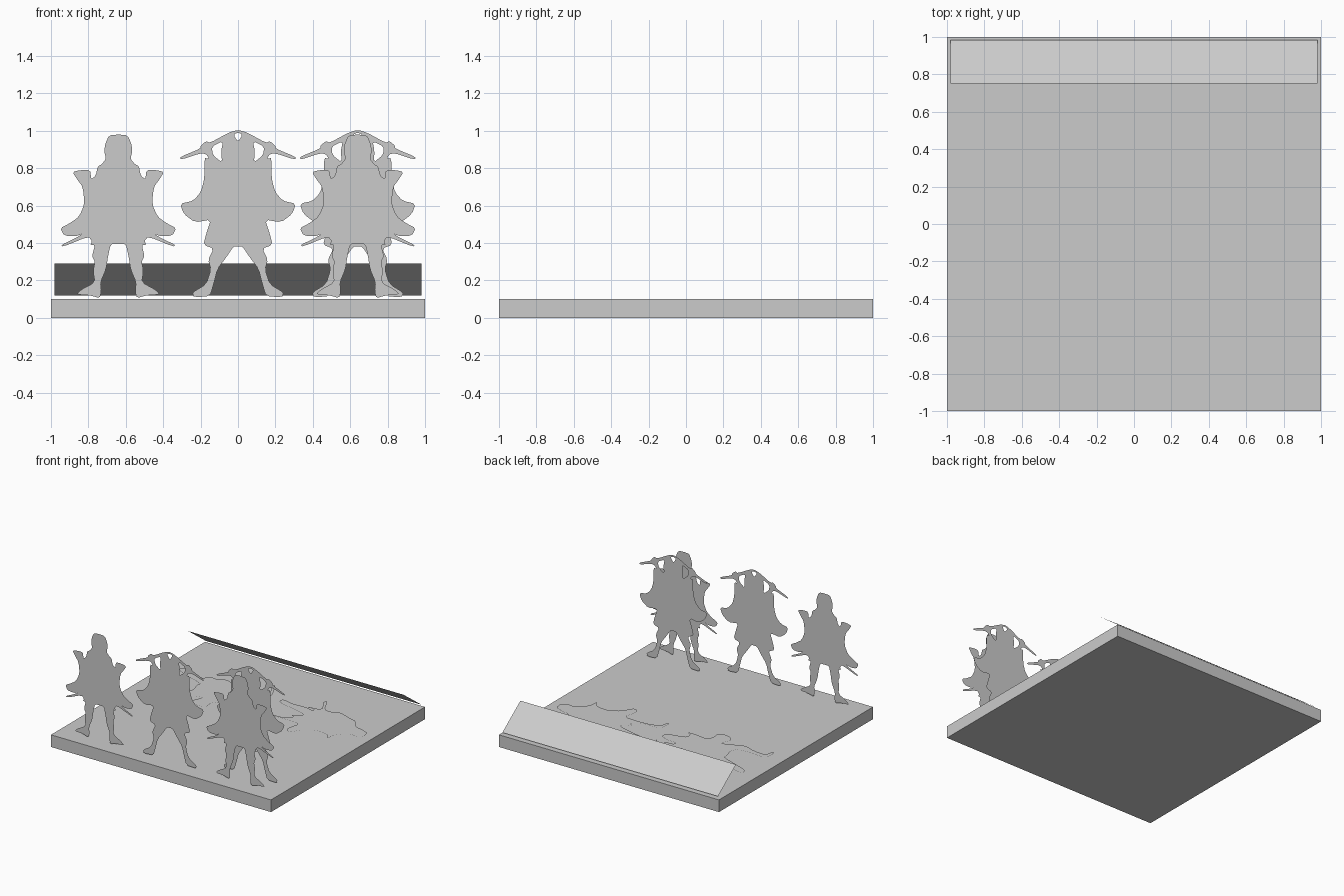
import bpy
import bmesh
from math import radians
from mathutils import Vector

default_cube = bpy.data.objects.get("Cube")
if default_cube:
    bpy.data.objects.remove(default_cube, do_unlink=True)

# One plain grey covers the whole display
grey = bpy.data.materials.new("plain_grey")
grey.use_nodes = True
grey_colour = (0.6, 0.6, 0.6, 1)
grey.diffuse_color = grey_colour
grey.node_tree.nodes["Principled BSDF"].inputs["Base Color"].default_value = grey_colour


def add_object(name, mesh):
    mesh.materials.clear()
    mesh.materials.append(grey)
    obj = bpy.data.objects.new(name, mesh)
    bpy.context.collection.objects.link(obj)
    return obj


def soften(outline, cut=0.2):
    """Clip every corner of a closed outline once to round it."""
    result = []
    for index, point in enumerate(outline):
        following = outline[(index + 1) % len(outline)]
        result.append(point.lerp(following, cut))
        result.append(point.lerp(following, 1 - cut))
    return result


def to_points(*sections):
    """Join outline sections given in hundredths of a unit."""
    return [Vector(pair) / 100 for section in sections for pair in section]


def mirrored(half):
    """Complete a half outline that starts and ends on the centre line."""
    return half + [Vector((-p.x, p.y)) for p in reversed(half[1:-1])]


def flip(outline):
    return [Vector((-p.x, p.y)) for p in outline]


def cutout_mesh(name, outlines):
    """Fill closed outlines as a flat sheet; inner outlines become holes."""
    curve = bpy.data.curves.new(name, "CURVE")
    curve.dimensions = "2D"
    curve.fill_mode = "BOTH"
    for outline in outlines:
        points = soften(outline)
        spline = curve.splines.new("POLY")
        spline.points.add(len(points) - 1)
        for target, source in zip(spline.points, points):
            target.co = (source.x, source.y, 0, 1)
        spline.use_cyclic_u = True
    helper = bpy.data.objects.new(name + "_helper", curve)
    bpy.context.collection.objects.link(helper)
    depsgraph = bpy.context.evaluated_depsgraph_get()
    mesh = bpy.data.meshes.new_from_object(helper.evaluated_get(depsgraph))
    bpy.data.objects.remove(helper, do_unlink=True)
    mesh.name = name
    return mesh


def stand_up(name, mesh, x, y):
    obj = add_object(name, mesh)
    obj.location = (x, y, 0)
    obj.rotation_euler.x = radians(90)
    return obj


def lay_down(name, outline):
    obj = add_object(name, cutout_mesh(name, [outline]))
    obj.location.z = 0.105
    return obj


# Square base slab
base_mesh = bpy.data.meshes.new("base")
bm = bmesh.new()
bmesh.ops.create_cube(bm, size=1)
bmesh.ops.scale(bm, vec=(2, 2, 0.1), verts=bm.verts)
bmesh.ops.translate(bm, vec=(0, 0, 0.05), verts=bm.verts)
bm.to_mesh(base_mesh)
bm.free()
add_object("base", base_mesh)

# Tilted caption panel along the back edge
panel_mesh = bpy.data.meshes.new("back_panel")
bm = bmesh.new()
low, high = (0.985, 0.118), (0.75, 0.29)
corners = [(0.98, *low), (-0.98, *low), (-0.98, *high), (0.98, *high)]
bm.faces.new([bm.verts.new(corner) for corner in corners])
bm.normal_update()
bm.to_mesh(panel_mesh)
bm.free()
add_object("back_panel", panel_mesh)

# Caped warrior, half outline from crown to crotch
caped_head = [(0, 98), (5, 97.5), (7, 93), (7.5, 89), (6.5, 85), (9, 82)]
caped_shoulder = [(11, 81), (12, 76), (14.5, 74), (15, 79), (20, 79), (24.5, 78)]
caped_cape = [(22, 74), (19, 70), (18, 61), (21, 54), (26, 50.5), (31, 48),
              (29, 44), (23, 43.5), (19, 45)]
caped_scabbard = [(23, 42.5), (30.5, 39), (29.5, 38), (16, 43.5)]
caped_skirt = [(14, 41), (15, 39), (12.5, 39)]
caped_leg = [(14, 33), (12.5, 30), (13.5, 25), (12.5, 19), (20, 15), (22.5, 12.5),
             (15, 12), (10, 10.5), (9, 14), (9.5, 19), (6.5, 26), (5.5, 33),
             (4, 39.5), (0, 39.5)]
caped_half = to_points(caped_head, caped_shoulder, caped_cape,
                       caped_scabbard, caped_skirt, caped_leg)
caped_mesh = cutout_mesh("caped_warrior", [mirrored(caped_half)])

# Warrior with raised weapons, half outline from crown to crotch
raised_weapon = [(0, 100.5), (5, 99), (15, 93.5), (17, 94.5), (20, 92), (20, 90.5),
                 (31, 86), (30.5, 84.5), (20, 88)]
raised_arm = [(17, 87.5), (15.5, 85), (18, 85.5), (18, 74)]
raised_cape = [(20, 67), (24, 62.5), (31, 61), (29, 55.5), (23, 51), (14.5, 52.5)]
raised_skirt = [(17, 45), (18.5, 39), (13, 37)]
raised_leg = [(16, 31), (14.5, 26), (17, 18), (24.5, 13.5), (23.5, 11), (15, 11.5),
              (13, 18), (11, 26), (6.5, 32), (2.5, 38), (0, 38)]
raised_half = to_points(raised_weapon, raised_arm, raised_cape,
                        raised_skirt, raised_leg)
arm_gap = to_points([(8, 94.5), (14, 91.5), (13.5, 87), (8.5, 83), (9, 89)])
head_gap = to_points([(0, 99), (2.5, 98), (0, 94), (-2.5, 98)])
raised_mesh = cutout_mesh("raised_warrior",
                          [mirrored(raised_half), arm_gap, flip(arm_gap), head_gap])

# Standing cutouts: one of each, then both together
front_row, second_row = -0.885, -0.75
stand_up("caped_warrior", caped_mesh, -0.64, front_row)
stand_up("raised_warrior", raised_mesh, 0, front_row)
stand_up("paired_caped_warrior", caped_mesh, 0.64, front_row)
stand_up("paired_raised_warrior", raised_mesh, 0.64, second_row)

# First fallen figure lying on the base
upper_leg = [(-88, 52), (-82, 52), (-72, 48), (-65, 45), (-60, 51), (-54, 50)]
back_edge = [(-48, 54), (-39, 50), (-25, 41), (-22, 47), (-11, 52), (-8, 53)]
blade = [(-14, 65), (-12, 66), (-5.5, 53), (-4, 47), (-1, 38), (-3, 45)]
head = [(-9, 43), (-10, 40), (-16, 40), (-17, 37), (-7, 36), (-1, 33), (-1.5, 28),
        (-9, 26), (-16, 25)]
cape = [(-18, 20), (-13, 16.5), (-18, 16), (-31, 18), (-34, 13), (-33, 6), (-37, 4),
        (-44, 5), (-48, 10), (-44, 18), (-50, 17)]
lower_leg = [(-61, 11), (-72, 15), (-83, 16), (-85, 9), (-87, 9), (-87, 21),
             (-72, 19), (-61, 20), (-58, 25), (-61, 34), (-60, 37), (-77, 43), (-87, 47)]
lay_down("fallen_figure_a",
         to_points(upper_leg, back_edge, blade, head, cape, lower_leg))

# Second fallen figure
upper_leg = [(6, 50), (17, 47), (27, 48), (35, 46), (36, 48), (27, 49), (41, 51)]
blade = [(34, 62), (34, 65), (36, 65), (42, 52)]
back_edge = [(51, 52), (55, 55), (65, 51), (73, 49), (78, 41)]
head = [(84, 40), (92, 37), (93, 30), (89, 27), (82, 28), (78, 25)]
cape = [(73, 19), (73, 11), (69, 18), (57, 19), (49, 14), (43, 4), (38, 9), (41, 21)]
lower_leg = [(30, 22), (17, 21), (10, 18), (8.5, 12), (6.5, 12), (7, 23), (25, 23),
             (31, 28), (27, 31), (34, 33), (34, 37), (22, 40), (6, 44)]
lay_down("fallen_figure_b",
         to_points(upper_leg, blade, back_edge, head, cape, lower_leg))
